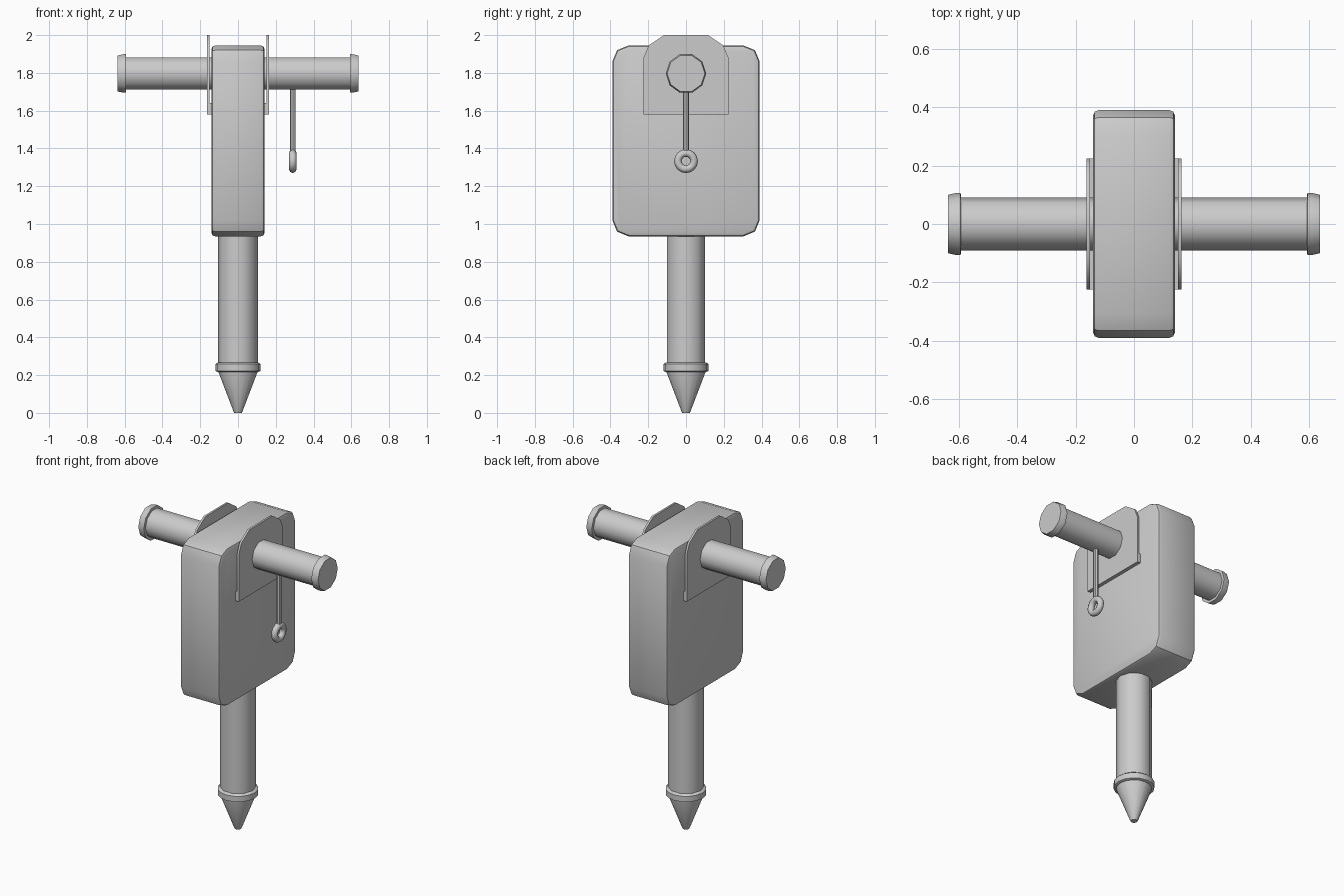
import bpy, bmesh, math

if "Cube" in bpy.data.objects:
    bpy.data.objects.remove(bpy.data.objects["Cube"])

def finish(name, bm, bevel=0.0, segs=1):
    bmesh.ops.recalc_face_normals(bm, faces=bm.faces)
    me = bpy.data.meshes.new(name)
    bm.to_mesh(me)
    bm.free()
    ob = bpy.data.objects.new(name, me)
    bpy.context.collection.objects.link(ob)
    bpy.ops.object.select_all(action='DESELECT')
    ob.select_set(True)
    bpy.context.view_layer.objects.active = ob
    if bevel:
        m = ob.modifiers.new("Bevel", 'BEVEL')
        m.width, m.segments = bevel, segs
        m.limit_method, m.angle_limit = 'ANGLE', math.radians(60)
        bpy.ops.object.modifier_apply(modifier=m.name)
    bpy.ops.object.shade_smooth_by_angle(angle=math.radians(40))
    return ob

def prism_x(name, profile, x0, x1, bevel=0.0, segs=1):
    """Extrude a (y, z) outline along x."""
    bm = bmesh.new()
    f = bm.faces.new([bm.verts.new((x0, y, z)) for y, z in profile])
    new = bmesh.ops.extrude_face_region(bm, geom=[f])['geom']
    bmesh.ops.translate(bm, vec=(x1 - x0, 0, 0),
                        verts=[v for v in new if isinstance(v, bmesh.types.BMVert)])
    return finish(name, bm, bevel, segs)

def lathe(name, profile, axis, sides=10, centre=(0, 0, 0)):
    """Revolve (radius, height) points around the z or x axis, capped at both ends."""
    bm = bmesh.new()
    rings = []
    for r, h in profile:
        ring = []
        for i in range(sides):
            a = 2 * math.pi * i / sides
            c, s = r * math.cos(a), r * math.sin(a)
            p = (c, s, h) if axis == 'z' else (h, c, s)
            ring.append(bm.verts.new([p[k] + centre[k] for k in range(3)]))
        rings.append(ring)
    for a, b in zip(rings, rings[1:]):
        for i in range(sides):
            j = (i + 1) % sides
            bm.faces.new((a[i], a[j], b[j], b[i]))
    bm.faces.new(rings[0])
    bm.faces.new(rings[-1])
    return finish(name, bm)

# Rounded slab body
hy, z0, z1, r = 0.39, 0.935, 1.945, 0.085
outline = []
for k, (sy, zc) in enumerate([(1, z1 - r), (-1, z1 - r), (-1, z0 + r), (1, z0 + r)]):
    for t in (0, 45, 90):
        a = math.radians(90 * k + t)
        outline.append((sy * (hy - r) + r * math.cos(a), zc + r * math.sin(a)))
prism_x("body", outline, -0.14, 0.14, 0.018, 2)

# Side plates with a lip that meets the body
half = [(0.225, 1.58), (0.225, 1.88), (0.198, 1.945), (0.116, 2.0)]
plate = half + [(-y, z) for y, z in reversed(half)]
lip = [(0.225, 1.58), (0.225, 1.64), (-0.225, 1.64), (-0.225, 1.58)]
for s, side in ((1, "right"), (-1, "left")):
    prism_x(side + "_plate", plate, s * 0.15, s * 0.163)
    prism_x(side + "_plate_lip", lip, s * 0.135, s * 0.16)

# Cross handle with end caps
HANDLE = (0, 0, 1.797)
lathe("handle", [(0.09, -0.61), (0.09, 0.61)], 'x', centre=HANDLE)
for s, side in ((1, "right"), (-1, "left")):
    lathe(side + "_handle_cap",
          [(0.08, s * 0.592), (0.107, s * 0.594), (0.107, s * 0.607), (0.1, s * 0.637)],
          'x', centre=HANDLE)

# Shaft, collar and pointed tip
lathe("shaft", [(0.105, 0.24), (0.105, 0.96)], 'z')
lathe("collar", [(0.108, 0.217), (0.119, 0.222), (0.119, 0.258), (0.106, 0.268)], 'z', 16)
lathe("tip", [(0.02, 0.0), (0.024, 0.008), (0.105, 0.22), (0.105, 0.24)], 'z', 16)

# Hanging trigger rod and ring
lathe("trigger_rod", [(0.015, 1.375), (0.015, 1.74)], 'z', 8, (0.29, 0, 0))
bpy.ops.mesh.primitive_torus_add(major_segments=16, minor_segments=8, major_radius=0.043,
                                 minor_radius=0.02, location=(0.29, 0, 1.333),
                                 rotation=(0, math.pi / 2, 0))
ring = bpy.context.object
ring.name = "trigger_ring"
bpy.ops.object.shade_smooth()
